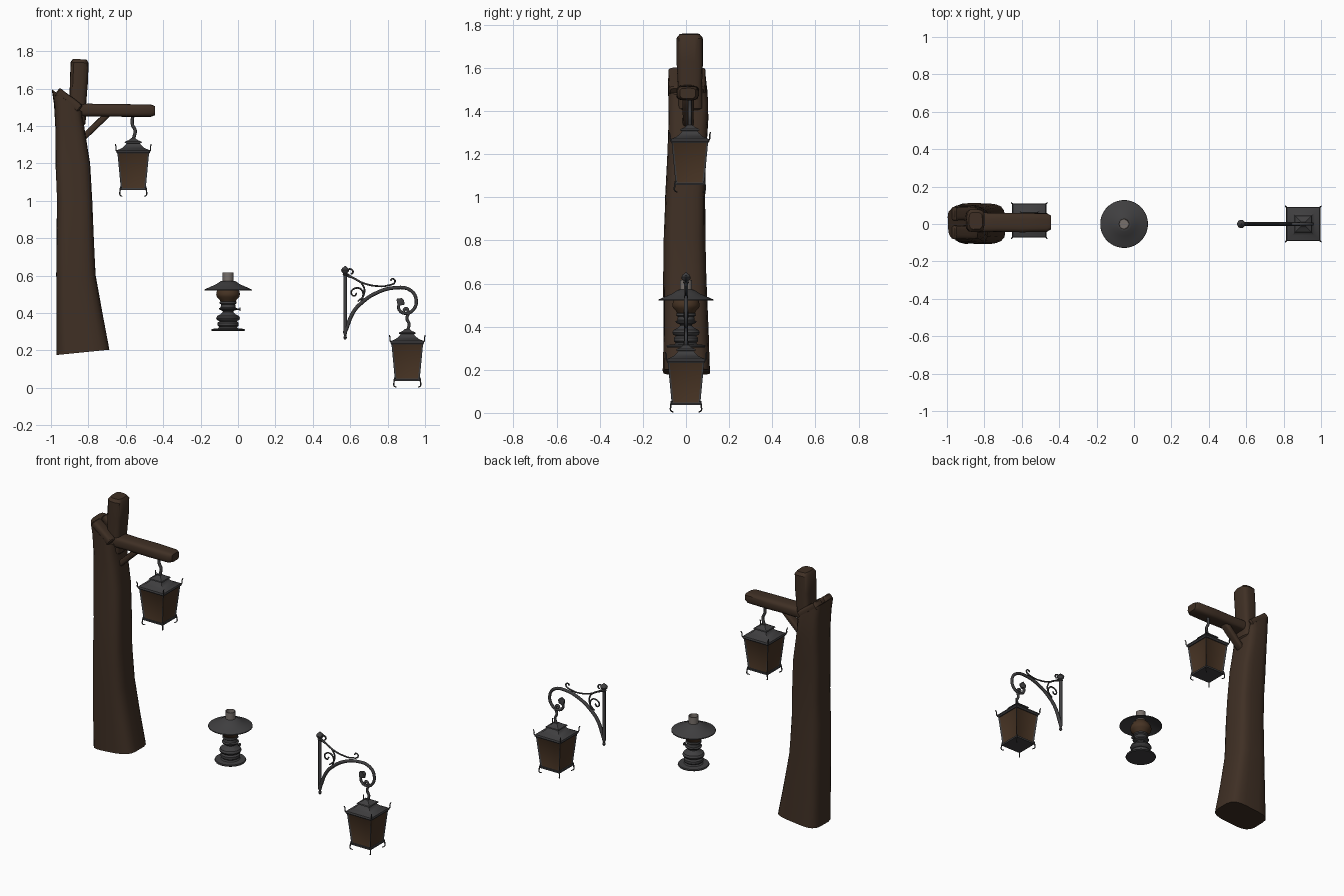
import bpy, bmesh, math, random
from mathutils import Vector

random.seed(4)


def material(name, rgb):
    m = bpy.data.materials.new(name)
    m.diffuse_color = (*rgb, 1)
    return m


WOOD = material("dark wood", (0.050, 0.029, 0.018))
METAL = material("dark iron", (0.050, 0.049, 0.051))
AMBER = material("amber glass", (0.062, 0.033, 0.017))
CLEAR = material("pale glass", (0.19, 0.165, 0.15))


# Cross-sections of unit half-size
def rounded(n, p):
    pts = []
    for i in range(n):
        a = 2 * math.pi * (i + 0.5) / n
        c, s = math.cos(a), math.sin(a)
        pts.append((math.copysign(abs(c) ** p, c), math.copysign(abs(s) ** p, s)))
    return pts


SQUARE = [(1, 1), (-1, 1), (-1, -1), (1, -1)]
CIRCLE = rounded(32, 1)
LOG = rounded(20, 0.55)


def finish(name, bm, mats, angle=35):
    bmesh.ops.recalc_face_normals(bm, faces=bm.faces[:])
    me = bpy.data.meshes.new(name)
    bm.to_mesh(me)
    bm.free()
    for m in mats:
        me.materials.append(m)
    ob = bpy.data.objects.new(name, me)
    bpy.context.collection.objects.link(ob)
    bpy.ops.object.select_all(action='DESELECT')
    bpy.context.view_layer.objects.active = ob
    ob.select_set(True)
    bpy.ops.object.shade_smooth_by_angle(angle=math.radians(angle))
    return ob


def loft_mesh(rings, section, jitter=0.0):
    """rings: (cx, cy, z, half x, half y, slope of z along x)"""
    bm = bmesh.new()
    rows = []
    for cx, cy, z, hx, hy, slope in rings:
        row = []
        for u, v in section:
            k = 1 + random.uniform(-jitter, jitter)
            row.append(bm.verts.new((cx + u * hx * k, cy + v * hy * k, z + slope * u * hx)))
        rows.append(row)
    n = len(section)
    for a, b in zip(rows, rows[1:]):
        for i in range(n):
            bm.faces.new((a[i], a[(i + 1) % n], b[(i + 1) % n], b[i]))
    bm.faces.new(rows[0])
    bm.faces.new(rows[-1])
    return bm


def lathe(name, x, y, profile, mat, section=CIRCLE):
    rings = [(x, y, z, r, r, 0) for r, z in profile]
    return finish(name, loft_mesh(rings, section), [mat])


def beam(name, start, end, hx, hy, taper=1.0):
    """rounded timber from start to end in the xz plane"""
    a, b = Vector(start), Vector(end)
    d = b - a
    L = d.length
    rings = []
    for t, k in ((0, 0.75), (0.04, 1), (0.35, 0.96), (0.65, 1.02), (0.95, 1), (1, 0.75)):
        s = k * (1 + (taper - 1) * t)
        rings.append((0, 0, t * L, hx * s, hy * s, 0))
    ob = finish(name, loft_mesh(rings, LOG, 0.03), [WOOD])
    ob.location = a
    ob.rotation_euler = (0, math.atan2(d.x, d.z), 0)
    return ob


def tube(name, paths, r, mat=METAL, taper=1.0):
    cu = bpy.data.curves.new(name, 'CURVE')
    cu.dimensions = '3D'
    cu.bevel_depth = r
    cu.bevel_resolution = 2
    cu.resolution_u = 6
    cu.use_fill_caps = True
    for pts in paths:
        sp = cu.splines.new('BEZIER')
        sp.bezier_points.add(len(pts) - 1)
        for i, (bp, p) in enumerate(zip(sp.bezier_points, pts)):
            bp.co = p
            bp.handle_left_type = bp.handle_right_type = 'AUTO'
            bp.radius = 1 + (taper - 1) * i / (len(pts) - 1)
    cu.materials.append(mat)
    ob = bpy.data.objects.new(name, cu)
    bpy.context.collection.objects.link(ob)
    bpy.ops.object.select_all(action='DESELECT')
    bpy.context.view_layer.objects.active = ob
    ob.select_set(True)
    bpy.ops.object.convert(target='MESH')
    return bpy.context.view_layer.objects.active


def flat(y, pts):
    return [(x, y, z) for x, z in pts]


def lantern(tag, x, y, z):
    # Tapered body with recessed amber panes
    bm = loft_mesh([(x, y, z + 0.04, 0.066, 0.066, 0), (x, y, z + 0.24, 0.085, 0.085, 0)], SQUARE)
    bm.normal_update()
    bmesh.ops.recalc_face_normals(bm, faces=bm.faces[:])
    sides = [f for f in bm.faces if abs(f.normal.z) < 0.5]
    bmesh.ops.inset_individual(bm, faces=sides, thickness=0.012, depth=-0.005)
    for f in sides:
        f.material_index = 1
    finish(tag + "_body", bm, [METAL, AMBER])
    # Flared roof, vent cap and bottom rim
    lathe(tag + "_roof", x, y, [(0.085, z + 0.232), (0.091, z + 0.24), (0.088, z + 0.25),
          (0.06, z + 0.262), (0.042, z + 0.278), (0.036, z + 0.287), (0.046, z + 0.29),
          (0.043, z + 0.296), (0.022, z + 0.306), (0.012, z + 0.315)], METAL, SQUARE)
    lathe(tag + "_bottom_rim", x, y, [(0.07, z + 0.037), (0.071, z + 0.047)], METAL, SQUARE)
    # Curled feet and corner finials
    curls = []
    for sx, sy in SQUARE:
        for prof in (((0.067, 0.055), (0.071, 0.03), (0.071, 0.012), (0.06, 0.004)),
                     ((0.08, 0.242), (0.091, 0.25), (0.092, 0.268), (0.096, 0.282))):
            curls.append([(x + sx * d, y + sy * d, z + h) for d, h in prof])
    tube(tag + "_curls", curls, 0.004, taper=0.7)


# Timber post with a slanted broken top
post = [(-0.828, 0.003, 0.19, 0.143, 0.110, 0.10), (-0.847, 0.0, 0.38, 0.124, 0.104, 0.05),
        (-0.866, -0.004, 0.60, 0.106, 0.101, 0), (-0.872, -0.007, 0.82, 0.099, 0.096, 0),
        (-0.873, -0.005, 1.00, 0.095, 0.093, 0), (-0.884, 0.004, 1.20, 0.094, 0.091, 0),
        (-0.895, 0.010, 1.36, 0.082, 0.093, -0.2), (-0.905, 0.010, 1.47, 0.078, 0.092, -0.6),
        (-0.914, 0.006, 1.535, 0.082, 0.088, -0.75)]
finish("post", loft_mesh(post, LOG, 0.02), [WOOD], 40)
for i, y in enumerate((-0.045, 0.055)):
    ob = beam("post_splinter_%d" % i, (-0.968, 0, 1.585), (-0.845, 0, 1.49), 0.025, 0.036)
    ob.location.y = y

# Upright stub, cross arm and brace
stub = beam("upright_stub", (-0.862, 0.018, 1.40), (-0.846, 0.018, 1.757), 0.046, 0.058, 1.04)
beam("cross_arm", (-0.89, 0.008, 1.485), (-0.443, 0.012, 1.482), 0.036, 0.054, 0.9)
beam("arm_brace", (-0.84, 0.01, 1.325), (-0.69, 0.01, 1.47), 0.017, 0.026)

# Two hanging lanterns
lantern("post_lantern", -0.56, 0.018, 1.02)
lantern("bracket_lantern", 0.905, 0.0, 0.0)
tube("post_lantern_hook", [flat(0.018, [(-0.562, 1.46), (-0.565, 1.41), (-0.55, 1.375),
     (-0.555, 1.345), (-0.56, 1.325)])], 0.009)
tube("bracket_lantern_hook", [flat(0, [(0.885, 0.41), (0.898, 0.425), (0.91, 0.405), (0.903, 0.37),
     (0.915, 0.34), (0.905, 0.305)])], 0.008)

# Wall bracket: upright with finials
lathe("bracket_upright", 0.573, 0, [(0.004, 0.258), (0.010, 0.268), (0.006, 0.28), (0.011, 0.295),
      (0.010, 0.31), (0.010, 0.60), (0.014, 0.605), (0.010, 0.612), (0.020, 0.622), (0.022, 0.63),
      (0.016, 0.64), (0.006, 0.648), (0.002, 0.652)], METAL)
# Main arm curling into the hook
tube("bracket_arm", [flat(0, [(0.575, 0.305), (0.62, 0.41), (0.665, 0.458), (0.735, 0.505),
     (0.84, 0.535), (0.92, 0.523), (0.952, 0.475), (0.938, 0.418), (0.898, 0.398),
     (0.862, 0.417), (0.86, 0.45)])], 0.0105, taper=0.75)
# Ornamental scrolls
tube("bracket_scrolls", [
    flat(0, [(0.58, 0.625), (0.60, 0.635), (0.615, 0.622), (0.605, 0.607)]),
    flat(0, [(0.58, 0.61), (0.62, 0.585), (0.67, 0.56), (0.735, 0.545), (0.80, 0.547),
             (0.84, 0.57), (0.825, 0.583), (0.815, 0.572)]),
    flat(0, [(0.58, 0.60), (0.635, 0.578), (0.67, 0.545), (0.672, 0.495), (0.64, 0.462)]),
    flat(0, [(0.60, 0.37), (0.632, 0.43), (0.665, 0.475), (0.66, 0.525), (0.625, 0.532),
             (0.605, 0.508), (0.622, 0.492), (0.635, 0.507)]),
], 0.0052, taper=0.8)
# Leaf at the tip of the hook
leaf = lathe("bracket_leaf", 0, 0, [(0.004, -0.024), (0.018, -0.008), (0.02, 0.006), (0.004, 0.024)],
             METAL, [(1, 0.6), (-1, 0.6), (-1, -0.6), (1, -0.6)])
leaf.location = (0.869, 0, 0.46)
leaf.rotation_euler = (0, math.radians(-55), 0)

# Oil lamp
LX = -0.053
lathe("lamp_base", LX, 0, [(0.088, 0.304), (0.091, 0.309), (0.088, 0.315), (0.055, 0.318),
      (0.048, 0.325), (0.056, 0.333), (0.056, 0.348), (0.047, 0.356), (0.060, 0.364),
      (0.064, 0.373), (0.058, 0.385), (0.038, 0.395), (0.028, 0.405), (0.030, 0.415)], METAL)
lathe("lamp_burner", LX, 0, [(0.028, 0.41), (0.046, 0.418), (0.049, 0.425), (0.040, 0.43),
      (0.038, 0.446), (0.046, 0.452), (0.044, 0.462), (0.03, 0.466)], METAL)
lathe("lamp_globe", LX, 0, [(0.038, 0.455), (0.046, 0.472), (0.060, 0.486), (0.064, 0.50),
      (0.060, 0.518), (0.045, 0.54), (0.03, 0.555)], AMBER)
lathe("lamp_shade", LX, 0, [(0.034, 0.562), (0.120, 0.522), (0.128, 0.521), (0.127, 0.526),
      (0.10, 0.538), (0.065, 0.553), (0.040, 0.570), (0.030, 0.572)], METAL)
lathe("lamp_chimney", LX, 0, [(0.029, 0.555), (0.029, 0.616), (0.025, 0.616), (0.024, 0.575)], CLEAR)
tube("lamp_wick_knob", [[(LX + 0.03, 0, 0.42), (LX + 0.062, 0, 0.42)]], 0.004)
tube("lamp_knob_wheel", [[(LX + 0.060, 0, 0.42), (LX + 0.067, 0, 0.42)]], 0.010)
